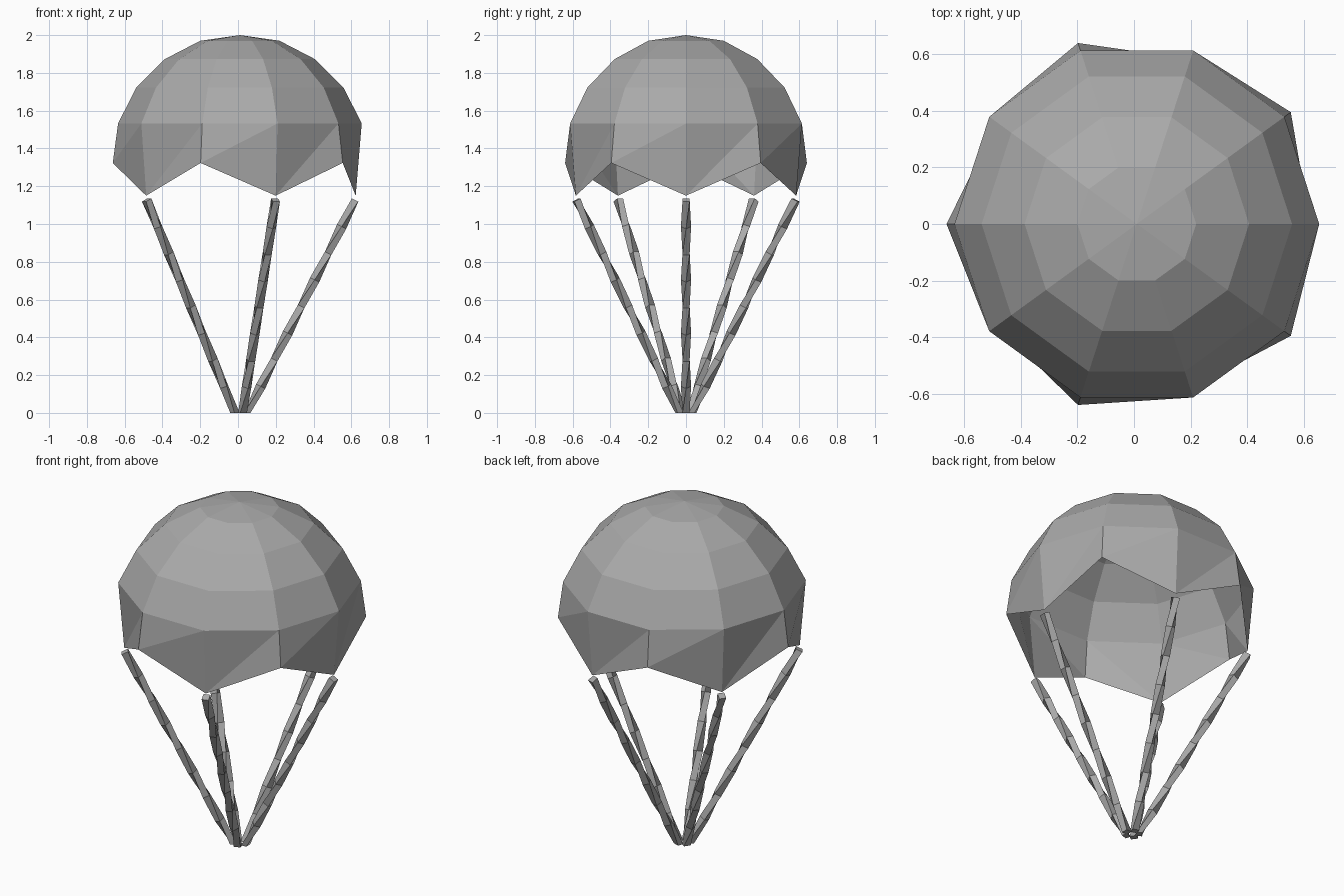
import bpy, bmesh
from math import cos, sin, tau
from mathutils import Vector, Matrix

cube = bpy.data.objects.get("Cube")
if cube:
    bpy.data.objects.remove(cube)

CX = 0.01          # canopy axis
SIDES = 10


def material(name, color):
    mat = bpy.data.materials.new(name)
    mat.use_nodes = True
    mat.diffuse_color = color
    mat.node_tree.nodes["Principled BSDF"].inputs["Base Color"].default_value = color
    return mat


def finish(name, bm, mat):
    mesh = bpy.data.meshes.new(name)
    bm.to_mesh(mesh)
    bm.free()
    obj = bpy.data.objects.new(name, mesh)
    mesh.materials.append(mat)
    bpy.context.collection.objects.link(obj)


def polar(radius, angle, z, cx=CX):
    return Vector((cx + radius * cos(angle), radius * sin(angle), z))


grey = material("fabric grey", (0.4, 0.4, 0.4, 1))

# Canopy: faceted dome with a zigzag hem, open below
bm = bmesh.new()
apex = bm.verts.new((CX, 0, 2))
rings = []
for radius, z in [(0.21, 1.97), (0.397, 1.873), (0.549, 1.722), (0.645, 1.532)]:
    rings.append([bm.verts.new(polar(radius, tau * i / SIDES, z)) for i in range(SIDES)])
hem = []
for i in range(SIDES):
    radius, z = (0.673, 1.323) if i % 2 else (0.613, 1.15)
    hem.append(bm.verts.new(polar(radius, tau * i / SIDES, z)))
for i in range(SIDES):
    j = (i + 1) % SIDES
    bm.faces.new((apex, rings[0][i], rings[0][j]))
    for upper, lower in zip(rings, rings[1:]):
        bm.faces.new((upper[i], lower[i], lower[j], upper[j]))
    bm.faces.new((rings[-1][i], hem[i], rings[-1][j]))
    bm.faces.new((hem[i], hem[j], rings[-1][j]))
finish("canopy", bm, grey)

# Cords: square rods twisted along their length
STEPS = 8
for k in range(5):
    angle = tau * k / 5
    bottom = polar(0.036, angle, 0, 0.013)
    top = polar(0.61, angle, 1.127)
    turn = (top - bottom).to_track_quat('Z', 'Y').to_matrix()
    bm = bmesh.new()
    loops = []
    for s in range(STEPS + 1):
        t = s / STEPS
        spin = turn @ Matrix.Rotation(tau * t, 3, 'Z')
        center = bottom.lerp(top, t)
        loop = []
        for x, y in [(1, 1), (-1, 1), (-1, -1), (1, -1)]:
            p = center + spin @ Vector((x, y, 0)) * 0.019
            if s == 0:
                p.z = 0
            loop.append(bm.verts.new(p))
        loops.append(loop)
    for low, high in zip(loops, loops[1:]):
        for i in range(4):
            j = (i + 1) % 4
            bm.faces.new((low[i], low[j], high[j], high[i]))
    bm.faces.new(loops[0][::-1])
    bm.faces.new(loops[-1])
    finish(f"cord_{k + 1}", bm, grey)
